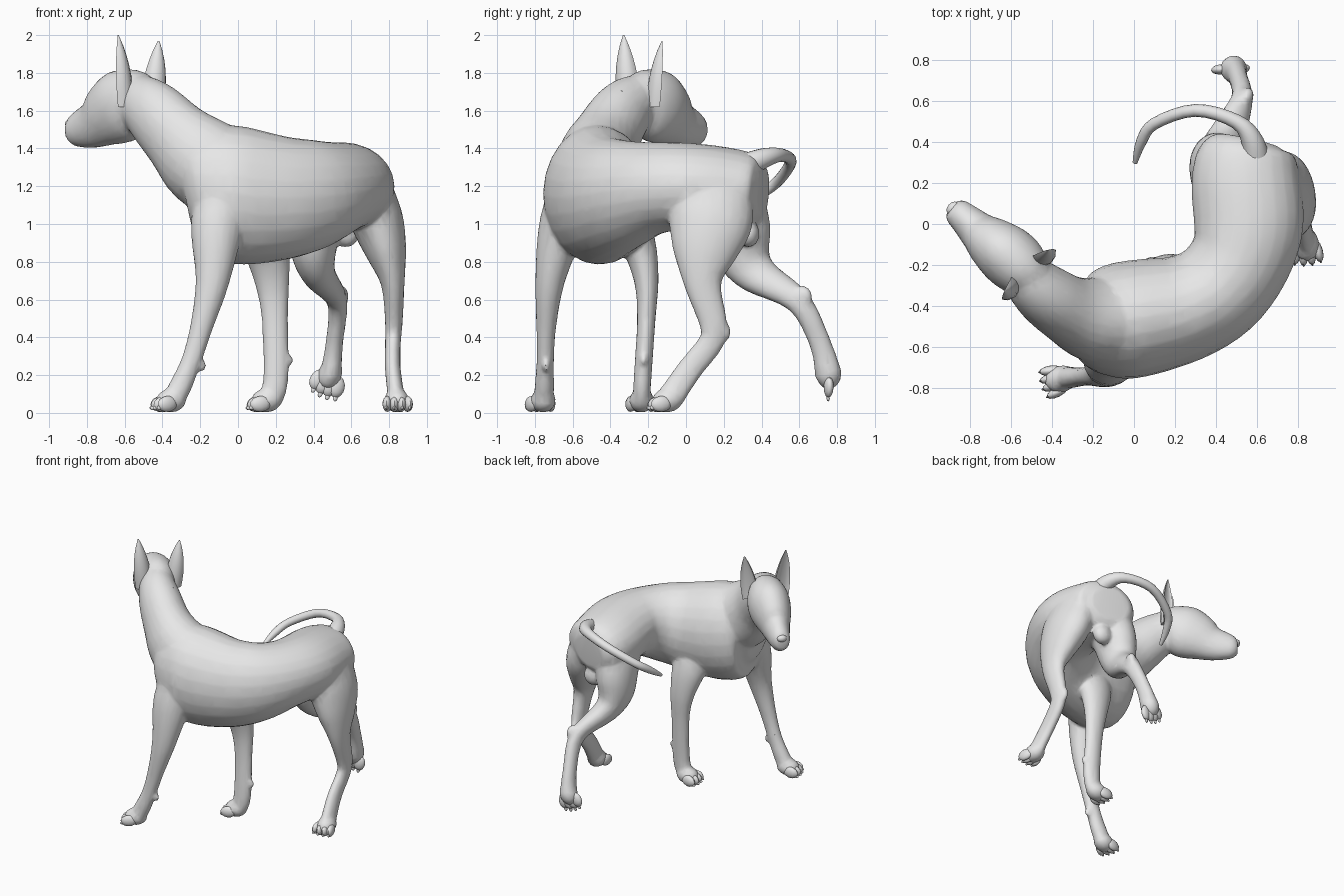
import bpy, bmesh, math
from mathutils import Vector, Matrix

if "Cube" in bpy.data.objects:
    bpy.data.objects.remove(bpy.data.objects["Cube"])

coat = bpy.data.materials.new("plain_grey")
coat.diffuse_color = (0.8, 0.8, 0.8, 1)
coat.use_nodes = True
coat.node_tree.nodes["Principled BSDF"].inputs["Base Color"].default_value = coat.diffuse_color


def smooth_rows(rows, steps=4):
    """Catmull-Rom interpolation of sections."""
    rows = [Vector(r) for r in rows]
    pts = [rows[0]] + rows + [rows[-1]]
    out = []
    for a, b, c, d in zip(pts, pts[1:], pts[2:], pts[3:]):
        for s in range(steps):
            t = s / steps
            out.append(0.5 * (2 * b + (c - a) * t + (2 * a - 5 * b + 4 * c - d) * t ** 2
                              + (3 * b - a - 3 * c + d) * t ** 3))
    return out + [rows[-1]]


def bridge(bm, rings):
    """Skin a list of vertex rings and close both ends."""
    n = len(rings[0])
    for r, q in zip(rings, rings[1:]):
        for i in range(n):
            bm.faces.new((r[i], r[(i + 1) % n], q[(i + 1) % n], q[i]))
    bm.faces.new(rings[0])
    bm.faces.new(rings[-1])


def loft(bm, rows, ref=(0, 0, 1), ratio=1.0, sides=24):
    """Elliptical tube from (x, y, z, half_width[, ratio]); ratio scales the half height facing ref."""
    rows = smooth_rows(rows)
    pos = [Vector(r[:3]) for r in rows]
    rings = []
    for i, r in enumerate(rows):
        t = (pos[min(i + 1, len(pos) - 1)] - pos[max(i - 1, 0)]).normalized()
        side = t.cross(Vector(ref)).normalized() * r[3]
        up = side.cross(t) * (r[4] if len(r) > 4 else ratio)
        angles = [math.tau * k / sides for k in range(sides)]
        rings.append([bm.verts.new(pos[i] + side * math.cos(a) + up * math.sin(a)) for a in angles])
    bridge(bm, rings)


def blob(bm, centre, radii, forward=(1, 0, 0)):
    """Ellipsoid whose first radius runs along forward."""
    rot = Vector(forward).to_track_quat('X', 'Z').to_matrix().to_4x4()
    m = Matrix.Translation(centre) @ rot @ Matrix.Diagonal((*radii, 1))
    bmesh.ops.create_uvsphere(bm, u_segments=12, v_segments=8, radius=1, matrix=m)


def finish(bm, name, remesh=0):
    bmesh.ops.recalc_face_normals(bm, faces=bm.faces)
    mesh = bpy.data.meshes.new(name)
    bm.to_mesh(mesh)
    bm.free()
    ob = bpy.data.objects.new(name, mesh)
    bpy.context.collection.objects.link(ob)
    mesh.materials.append(coat)
    bpy.ops.object.select_all(action='DESELECT')
    ob.select_set(True)
    bpy.context.view_layer.objects.active = ob
    if remesh:  # fuse the overlapping forms into one skin
        m = ob.modifiers.new("fuse", 'REMESH')
        m.mode, m.voxel_size = 'VOXEL', remesh
        m = ob.modifiers.new("soften", 'SMOOTH')
        m.factor, m.iterations = 0.5, 7
        m = ob.modifiers.new("simplify", 'DECIMATE')
        m.ratio = 0.12
        for m in list(ob.modifiers):
            bpy.ops.object.modifier_apply(modifier=m.name)
    bpy.ops.object.shade_smooth_by_angle(angle=math.radians(40))


skin = bmesh.new()
# Torso from rump to chest
loft(skin, [(.56, .41, 1.17, .15, .85), (.55, .35, 1.175, .235, .82), (.545, .2, 1.19, .265, .82),
            (.56, 0, 1.2, .268, .86), (.52, -.17, 1.19, .25, .98), (.41, -.32, 1.16, .25, 1.16),
            (.25, -.41, 1.14, .262, 1.25), (.05, -.455, 1.145, .285, 1.27), (-.1, -.48, 1.17, .28, 1.28),
            (-.21, -.5, 1.18, .225, 1.4), (-.28, -.5, 1.17, .12, 1.6)])
# Neck
loft(skin, [(0, -.48, 1.2, .2), (-.18, -.47, 1.33, .21), (-.32, -.42, 1.46, .17),
            (-.44, -.34, 1.585, .15), (-.53, -.26, 1.66, .12), (-.58, -.23, 1.68, .08)], ratio=1.15)
# Skull and muzzle
loft(skin, [(-.44, -.3, 1.66, .075, 1.2), (-.53, -.23, 1.66, .135, 1.18), (-.61, -.16, 1.625, .15, 1.3),
            (-.69, -.095, 1.575, .13, 1.32), (-.755, -.04, 1.53, .1, 1.3), (-.83, .03, 1.505, .077, 1.33),
            (-.87, .062, 1.5, .066, 1.25), (-.893, .08, 1.5, .045, 1.2)])
# Legs from the body down to the foot
loft(skin, [(-.06, -.57, 1.28, .13), (-.11, -.655, 1.0, .14), (-.135, -.72, .7, .09),
            (-.195, -.74, .45, .06), (-.25, -.745, .27, .053), (-.31, -.75, .13, .06),
            (-.35, -.755, .07, .055)], ref=(0, 1, 0), ratio=.87)
loft(skin, [(.12, -.32, 1.05, .15), (.15, -.25, .89, .13), (.18, -.21, .7, .093),
            (.195, -.21, .5, .07), (.2, -.23, .18, .067), (.17, -.235, .07, .065)],
     ref=(0, 1, 0), ratio=.7)
loft(skin, [(.67, .14, 1.22, .13), (.735, .13, 1.02, .14), (.785, .1, .85, .108),
            (.82, .09, .68, .062), (.825, .145, .47, .046), (.82, .13, .37, .042),
            (.82, .02, .23, .042), (.84, -.09, .07, .045)], ref=(0, 1, 0), ratio=1.6)
loft(skin, [(.44, .2, 1.18, .15), (.41, .27, 1.0, .14), (.4, .3, .85, .12),
            (.43, .38, .73, .088), (.525, .595, .59, .054), (.51, .71, .37, .046),
            (.49, .755, .2, .058)], ref=(0, 1, 0), ratio=1.25)
# Hock points, wrist pads, groin
blob(skin, (.82, .19, .43), (.05, .03, .06), (0, 1, 0))
blob(skin, (.55, .62, .62), (.05, .035, .055), (.3, 1, .4))
blob(skin, (-.2, -.74, .25), (.035, .022, .035))
blob(skin, (.26, -.225, .28), (.035, .022, .035))
blob(skin, (.57, .33, .95), (.075, .06, .075))
# Brows on both sides of the head axis
snout, lateral = Vector((-.75, .66, 0)), Vector((.66, .75, 0))
for s in (-1, 1):
    blob(skin, Vector((-.7, -.085, 1.665)) + lateral * (s * .075), (.065, .035, .035), (-.75, .66, -.3))


# Paws: a pad fused with the leg and four fanned toes
def paw(name, centre, forward):
    bm = bmesh.new()
    c, f = Vector(centre), Vector(forward).normalized()
    across = f.cross(Vector((0, 1, 0) if abs(f.z) > .5 else (0, 0, 1))).normalized()
    blob(skin, c, (.085, .068, .064), f)
    for k in (-1.5, -.5, .5, 1.5):
        d = (f + across * (k * .12)).normalized()
        toe = c + f * (.05 - .009 * abs(k)) + across * (k * .036) + Vector((0, 0, -.014))
        blob(bm, toe, (.058, .025, .042), d)
        blob(bm, toe + d * .045 + Vector((0, 0, -.015)), (.018, .008, .012), d)
    finish(bm, name)


paw("front_outer_toes", (-.355, -.757, .065), (-.95, -.3, -.1))
paw("front_inner_toes", (.15, -.235, .065), (-1, -.1, -.1))
paw("hind_outer_toes", (.84, -.1, .065), (.1, -1, -.1))
paw("hind_inner_toes", (.487, .757, .205), (-.35, -.05, -.9))
finish(skin, "body_with_legs", remesh=.012)


# Ears: tapered shells with a hollow opening
def ear(name, base, tip, wide, opening):
    bm = bmesh.new()
    base, tip, wide, opening = map(Vector, (base, tip, wide, opening))
    rings = []
    for i in range(8):
        t = i / 7
        w = .004 + .07 * (1 - t ** 2) * (.85 + .35 * t)
        p = base.lerp(tip, t)
        ring = []
        for depth, order in ((-.9, range(7)), (-.35, range(5, 0, -1))):
            for k in order:
                a = math.pi * k / 6
                ring.append(bm.verts.new(p + wide * (w * math.cos(a)) + opening * (w * depth * math.sin(a))))
        rings.append(ring)
    bridge(bm, rings)
    finish(bm, name)


ear("left_ear", (-.61, -.3, 1.62), (-.635, -.33, 2.0), (.4, .92, 0), (-.92, .4, 0))
ear("right_ear", (-.455, -.155, 1.62), (-.42, -.125, 1.97), (.95, .25, 0), (-.25, .95, 0))

# Tail: long curl swinging sideways
bm = bmesh.new()
loft(bm, [(.6, .26, 1.28, .075), (.58, .4, 1.345, .055), (.5, .5, 1.365, .036), (.3, .555, 1.33, .031),
          (.1, .49, 1.23, .029), (.035, .4, 1.16, .026), (.005, .3, 1.09, .012)], sides=14)
finish(bm, "tail")

# Nose and eyes
bm = bmesh.new()
blob(bm, (-.886, .078, 1.53), (.025, .036, .026), snout)
finish(bm, "nose")
for s, name in ((-1, "left_eye"), (1, "right_eye")):
    bm = bmesh.new()
    blob(bm, Vector((-.715, -.073, 1.63)) + lateral * (s * .093), (.025, .014, .016), snout)
    finish(bm, name)
